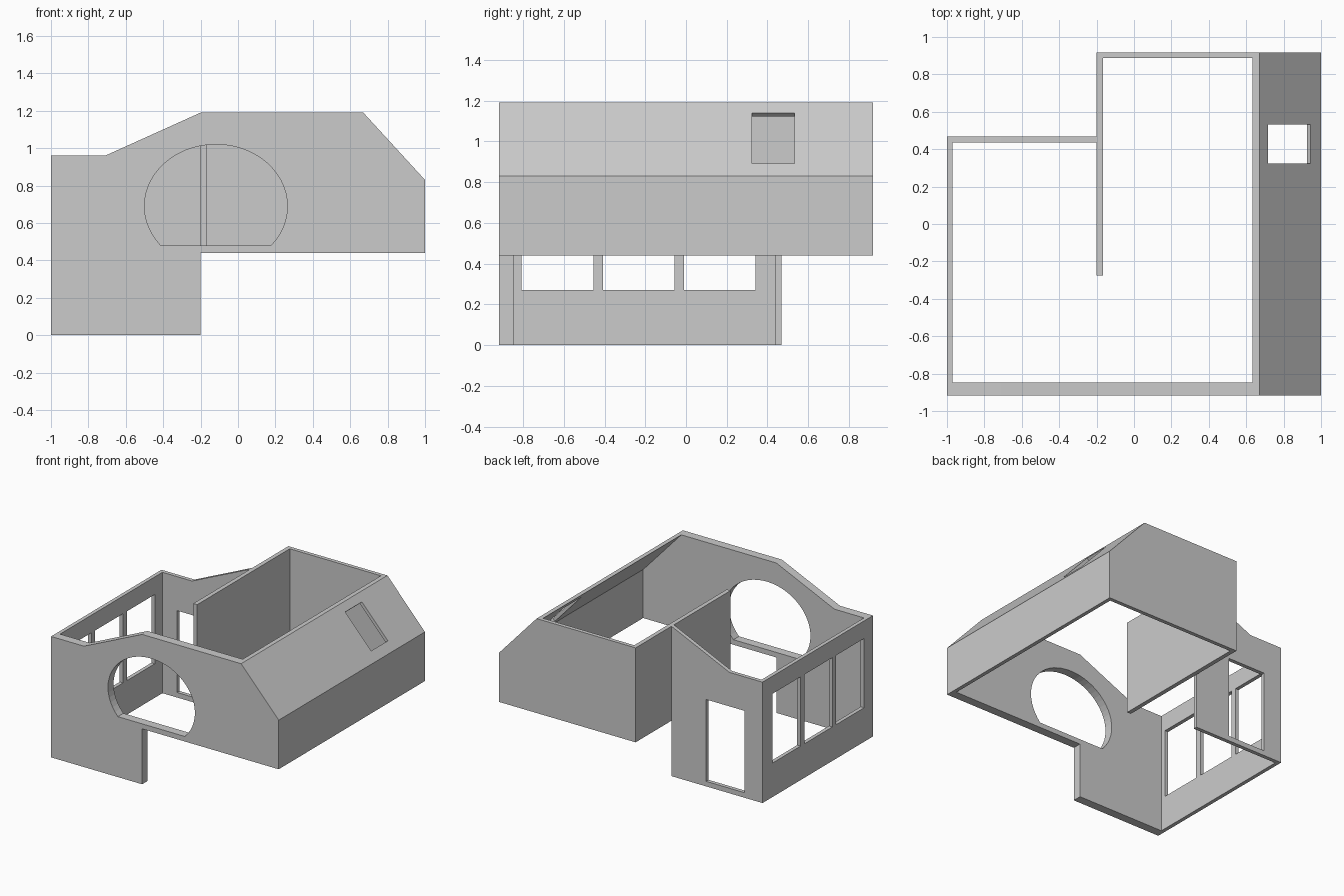
import bpy, bmesh, math
from mathutils import Matrix, Vector

if "Cube" in bpy.data.objects:
    bpy.data.objects.remove(bpy.data.objects["Cube"])

X, Y, Z = Vector((1, 0, 0)), Vector((0, 1, 0)), Vector((0, 0, 1))


def rect(u0, v0, u1, v1):
    return [(u0, v0), (u1, v0), (u1, v1), (u0, v1)]


def panel(name, outline, holes, origin, u, v, depth):
    """Flat panel with holes, drawn in the u/v plane and centred on origin in depth."""
    curve = bpy.data.curves.new(name + "_profile", 'CURVE')
    curve.dimensions = '2D'
    curve.fill_mode = 'BOTH'
    curve.extrude = depth / 2
    for loop in [outline] + holes:
        spline = curve.splines.new('POLY')
        spline.points.add(len(loop) - 1)
        for point, (a, b) in zip(spline.points, loop):
            point.co = (a, b, 0, 1)
        spline.use_cyclic_u = True
    helper = bpy.data.objects.new(name + "_profile", curve)
    bpy.context.collection.objects.link(helper)
    bpy.context.view_layer.update()
    mesh = bpy.data.meshes.new_from_object(helper)
    bpy.data.objects.remove(helper)
    mesh.name = name
    n = u.cross(v)
    mesh.transform(Matrix.Translation(origin) @ Matrix((u, v, n)).transposed().to_4x4())
    bm = bmesh.new()
    bm.from_mesh(mesh)
    bmesh.ops.remove_doubles(bm, verts=bm.verts, dist=1e-4)
    bmesh.ops.recalc_face_normals(bm, faces=bm.faces)
    for f in bm.faces:
        f.smooth = False
    bm.to_mesh(mesh)
    bm.free()
    obj = bpy.data.objects.new(name, mesh)
    bpy.context.collection.objects.link(obj)
    return obj


# Front wall with a big oval opening, flat at the sill
a0 = math.asin(-0.21 / 0.33)
span = math.pi - 2 * a0
oval = [(-0.118 + 0.382 * math.cos(a0 + span * i / 40),
         0.69 + 0.33 * math.sin(a0 + span * i / 40)) for i in range(41)]
gable = [(-1, 0), (-0.2, 0), (-0.2, 0.44), (1, 0.44), (1, 0.83),
         (0.67, 1.19), (-0.2, 1.19), (-0.71, 0.96), (-1, 0.96)]
panel("front_wall", gable, [oval], Vector((0, -0.8825, 0)), X, Z, 0.07)

# Left wall with three windows
windows = [rect(y, 0.27, y + 0.352, 0.82) for y in (-0.807, -0.408, -0.01)]
panel("left_wall", rect(-0.8475, 0, 0.437, 0.96), windows,
      Vector((-0.985, 0, 0)), Y, Z, 0.03)

# Rear wall of the lower wing, with the door opening
panel("door_wall", [(-1, 0), (-0.2, 0), (-0.2, 1.19), (-0.71, 0.96), (-1, 0.96)],
      [rect(-0.84, 0.04, -0.505, 0.69)], Vector((0, 0.4525, 0)), X, Z, 0.031)

# Upper storey walls
panel("middle_wall", rect(-0.275, 0.44, 0.9175, 1.19), [],
      Vector((-0.183, 0, 0)), Y, Z, 0.034)
panel("back_wall", [(-0.166, 0.44), (1, 0.44), (1, 0.83), (0.67, 1.19), (-0.166, 1.19)],
      [], Vector((0, 0.902, 0)), X, Z, 0.031)
panel("right_wall", rect(-0.8475, 0.44, 0.8865, 0.83), [],
      Vector((0.985, 0, 0)), Y, Z, 0.03)

# Sloping roof with a skylight, trimmed level at ridge and eaves
slope = Vector((-0.33, 0, 0.36))
length = slope.length
slope.normalize()
thick = 0.026
outward = Y.cross(slope)
roof = panel("sloping_roof", rect(-0.8475, -0.06, 0.8865, length + 0.06),
             [rect(0.323, 0.083, 0.532, 0.42)],
             Vector((1, 0, 0.83)) - outward * thick / 2, Y, slope, thick)
bm = bmesh.new()
bm.from_mesh(roof.data)
for height, normal in ((1.19, Z), (0.83, -Z)):
    bmesh.ops.bisect_plane(bm, geom=bm.verts[:] + bm.edges[:] + bm.faces[:], dist=1e-5,
                           plane_co=(0, 0, height), plane_no=normal, clear_outer=True)
    bmesh.ops.holes_fill(bm, edges=[e for e in bm.edges if e.is_boundary], sides=0)
bmesh.ops.recalc_face_normals(bm, faces=bm.faces)
bm.to_mesh(roof.data)
bm.free()
